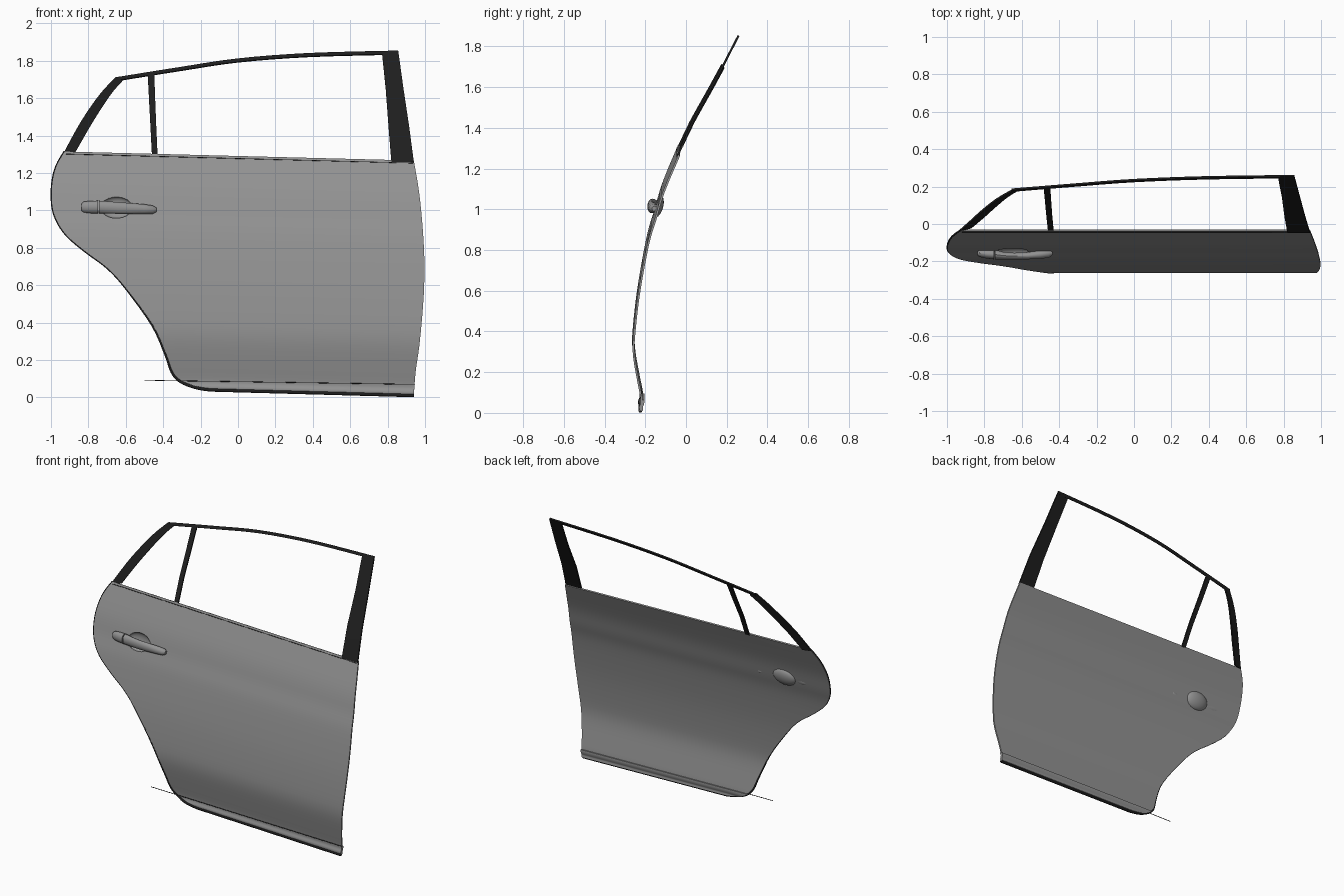
import bpy, bmesh, math
from mathutils import Matrix

cube = bpy.data.objects.get("Cube")
if cube:
    bpy.data.objects.remove(cube)


def material(name, shade_value):
    mat = bpy.data.materials.new(name)
    mat.use_nodes = True
    colour = (shade_value, shade_value, shade_value, 1)
    mat.diffuse_color = colour
    mat.node_tree.nodes["Principled BSDF"].inputs["Base Color"].default_value = colour
    return mat


black = material("black_trim", .013)
paint = material("grey_paint", .29)


def smooth(pts, steps=4):
    """Catmull-Rom curve through 2D points."""
    out = []
    for i in range(len(pts) - 1):
        a, b, c, d = pts[max(i - 1, 0)], pts[i], pts[i + 1], pts[min(i + 2, len(pts) - 1)]
        for k in range(steps):
            t = k / steps
            out.append(tuple(q + t / 2 * (r - p + t * (2 * p - 5 * q + 4 * r - s + t * (3 * q - p - 3 * r + s)))
                             for p, q, r, s in zip(a, b, c, d)))
    return out + [pts[-1]]


def lookup(pts, z):
    """First coordinate of a curve at height z."""
    for (a, za), (b, zb) in zip(pts, pts[1:]):
        if z <= zb:
            return a + (b - a) * (z - za) / (zb - za)
    return pts[-1][0]


def finish(name, bm, mat, thickness=0):
    """Mesh object, optionally thickened inward, with sharp edges kept."""
    mesh = bpy.data.meshes.new(name)
    bm.to_mesh(mesh)
    bm.free()
    mesh.materials.append(mat)
    ob = bpy.data.objects.new(name, mesh)
    bpy.context.collection.objects.link(ob)
    if thickness:
        mod = ob.modifiers.new("thickness", 'SOLIDIFY')
        mod.thickness = thickness
        mod.offset = -1
    apply_and_shade(ob)
    return ob


def apply_and_shade(ob):
    bpy.ops.object.select_all(action='DESELECT')
    ob.select_set(True)
    bpy.context.view_layer.objects.active = ob
    for mod in list(ob.modifiers):
        bpy.ops.object.modifier_apply(modifier=mod.name)
    bpy.ops.object.shade_smooth_by_angle(angle=math.radians(30))


def grid(name, rows, mat, thickness=0, closed=False):
    """Quad surface through rows of points."""
    bm = bmesh.new()
    vs = [[bm.verts.new(p) for p in row] for row in rows]
    n = len(vs[0])
    for lo, hi in zip(vs, vs[1:]):
        for j in range(n if closed else n - 1):
            k = (j + 1) % n
            bm.faces.new((lo[j], lo[k], hi[k], hi[j]))
    if closed:
        bm.faces.new(vs[0])
        bm.faces.new(vs[-1])
        bmesh.ops.recalc_face_normals(bm, faces=bm.faces)
    return finish(name, bm, mat, thickness)


def tube(name, pts, radii):
    cu = bpy.data.curves.new(name, 'CURVE')
    cu.dimensions = '3D'
    cu.bevel_depth = 1
    cu.bevel_resolution = 1
    cu.use_fill_caps = True
    sp = cu.splines.new('POLY')
    sp.points.add(len(pts) - 1)
    for p, co, r in zip(sp.points, pts, radii):
        p.co = (*co, 1)
        p.radius = r
    cu.materials.append(black)
    ob = bpy.data.objects.new(name, cu)
    bpy.context.collection.objects.link(ob)


# Door skin outline: wheel-arch edge, hinge edge, and the side section (y, z)
left = smooth([(-.15, .040), (-.23, .053), (-.31, .085), (-.355, .134), (-.39, .23), (-.46, .385),
               (-.60, .58), (-.70, .69), (-.82, .78), (-.92, .866), (-.975, .95),
               (-.997, 1.03), (-.997, 1.14), (-.975, 1.235), (-.93, 1.315)])
right = smooth([(.94, .01), (.95, .14), (.97, .28), (.99, .5), (.997, .685),
                (.99, .87), (.97, 1.085), (.94, 1.267)])
section = smooth([(-.226, .03), (-.230, .06), (-.222, .09), (-.24, .19), (-.26, .31), (-.26, .41),
                  (-.235, .63), (-.19, .875), (-.153, 1.0), (-.115, 1.13), (-.038, 1.315)])
z_low, z_high = left[0][1], left[-1][1]


def skin_row(x0, z0, columns=12):
    z1 = .01 + (z0 - z_low) * (1.267 - .01) / (z_high - z_low)
    x1, y = lookup(right, z1), lookup(section, z0)
    return [(x0 + (x1 - x0) * j / columns, y, z0 + (z1 - z0) * j / columns) for j in range(columns + 1)]


rows = [skin_row(x, z) for x, z in left]
panel = grid("door_panel", rows, paint, .01)

# Folded hem on the inside of the sill
hem = [[(x, y + .009, z) for x, y, z in row] for row in rows if row[0][2] < .095]
grid("sill_hem", hem, paint, .009)

# Opening and bowl behind the handle
place = Matrix.Translation((-.65, -.146, 1.015)) @ Matrix.Rotation(-.29, 4, 'X')


def ellipsoid(name, scale, whole, thickness=0):
    bm = bmesh.new()
    bmesh.ops.create_uvsphere(bm, u_segments=32, v_segments=16, radius=1)
    if not whole:
        bmesh.ops.delete(bm, geom=[v for v in bm.verts if v.co.y < -.001], context='VERTS')
    bm.transform(place @ Matrix.Diagonal((*scale, 1)))
    return finish(name, bm, paint, thickness)


cutter = ellipsoid("handle_cutter", (.085, .045, .06), True)
cutter.hide_render = True
cut = panel.modifiers.new("handle_opening", 'BOOLEAN')
cut.object = cutter
cut.operation = 'DIFFERENCE'
cut.solver = 'EXACT'
apply_and_shade(panel)
bpy.data.objects.remove(cutter)
ellipsoid("handle_bowl", (.087, .034, .062), False, .003)


# Handle: elliptical rings lofted along x as (x, y, z, depth, height)
def loft(name, rings, n=16):
    grid(name, [[(x, y + ry * math.cos(a), z + rz * math.sin(a))
                 for a in (2 * math.pi * k / n for k in range(n))]
                for x, y, z, ry, rz in rings], paint, closed=True)


loft("handle_cap", [(-.838, -.157, 1.018, .010, .018), (-.825, -.157, 1.018, .019, .029),
                    (-.79, -.160, 1.018, .024, .033), (-.749, -.163, 1.018, .026, .034)])
loft("handle_grip", [(-.743, -.163, 1.018, .026, .034), (-.70, -.169, 1.016, .020, .033),
                     (-.64, -.172, 1.013, .018, .031), (-.57, -.170, 1.010, .019, .029),
                     (-.50, -.163, 1.007, .023, .026), (-.455, -.158, 1.004, .022, .022),
                     (-.437, -.156, 1.003, .011, .012)])

# Black edge seal along the sill and the wheel arch
count = len(rows[0])
arch = [(x + .002, y, z) for x, y, z in (row[0] for row in rows[1:])]
edge = [(x, y + .004, z) for x, y, z in list(reversed(rows[0])) + arch]
tube("edge_seal", edge, [max(.005, .010 - .0002 * max(0, i - count)) for i in range(len(edge))])

# Sill crease line and belt trim
tube("sill_line", [(-.5, -.226, .092), (.945, -.226, .070)], [.002, .002])
tube("belt_trim", [(-.92, -.0435, 1.302), (.935, -.0435, 1.253)], [.002, .002])

# Window frame: strips that follow the inward lean of the glass
lean = [(-.055, 1.24), (-.045, 1.267), (-.03, 1.315), (.03, 1.44), (.12, 1.6), (.18, 1.71), (.256, 1.86)]


def strip(name, lower, upper, twist=0):
    """Strip between two (x, z) edges running the same way, the lower edge turned inboard."""
    grid(name, [[(x, lookup(lean, z) + dy, z) for x, z in e]
                for e, dy in ((lower, twist), (upper, -twist))], black, .010)


strip("rear_pillar",
      smooth([(-.87, 1.31), (-.775, 1.475), (-.68, 1.62), (-.615, 1.695)]),
      smooth([(-.93, 1.31), (-.84, 1.475), (-.74, 1.62), (-.655, 1.712)]), .008)
roof = smooth([(-.655, 1.712), (-.31, 1.767), (0, 1.813), (.38, 1.842), (.855, 1.855)])
strip("roof_rail", [(x, z - .018) for x, z in roof], roof)
strip("front_pillar", [(.94, 1.26), (.915, 1.45), (.885, 1.65), (.857, 1.852)],
      [(.82, 1.26), (.805, 1.45), (.79, 1.65), (.77, 1.845)])
strip("quarter_bar", [(-.43, 1.295), (-.437, 1.45), (-.443, 1.6), (-.448, 1.743)],
      [(-.46, 1.295), (-.468, 1.45), (-.476, 1.6), (-.483, 1.738)])
